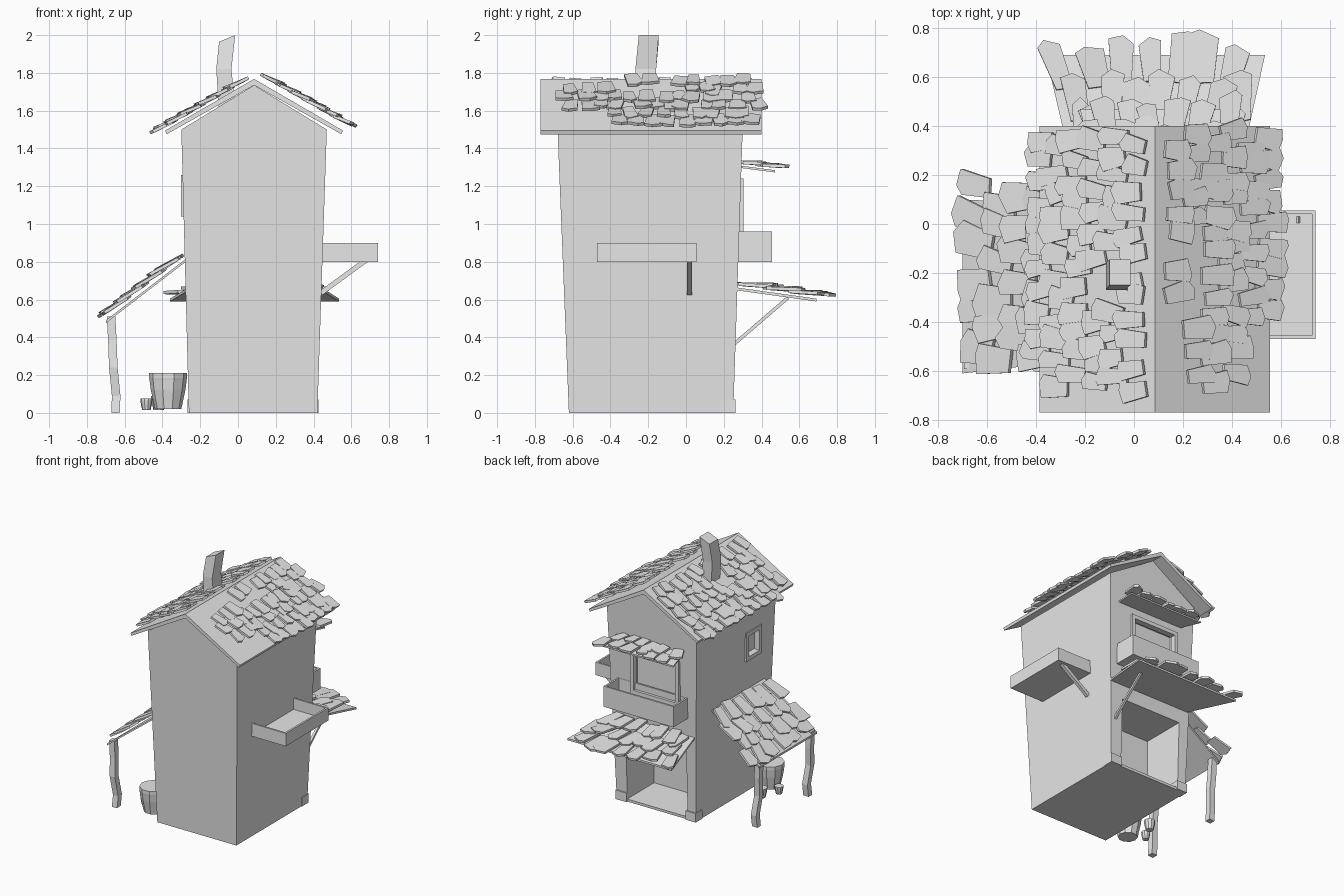
import bpy, bmesh, math, random
from mathutils import Vector

cube = bpy.data.objects.get("Cube")
if cube:
    bpy.data.objects.remove(cube, do_unlink=True)

rng = random.Random(4)
grey = bpy.data.materials.new("plain_grey")
grey.use_nodes = True
grey.diffuse_color = (0.8, 0.8, 0.8, 1)
grey.node_tree.nodes["Principled BSDF"].inputs["Base Color"].default_value = (0.8, 0.8, 0.8, 1)


def finish(name, bm):
    bmesh.ops.recalc_face_normals(bm, faces=bm.faces)
    mesh = bpy.data.meshes.new(name)
    bm.to_mesh(mesh)
    bm.free()
    mesh.materials.append(grey)
    obj = bpy.data.objects.new(name, mesh)
    bpy.context.scene.collection.objects.link(obj)
    return obj


def add_loft(bm, rings):
    loops = [[bm.verts.new(p) for p in ring] for ring in rings]
    n = len(loops[0])
    for a, b in zip(loops, loops[1:]):
        for i in range(n):
            j = (i + 1) % n
            bm.faces.new((a[i], a[j], b[j], b[i]))
    bm.faces.new(loops[0][::-1])
    bm.faces.new(loops[-1])


def loft(name, rings):
    bm = bmesh.new()
    add_loft(bm, rings)
    return finish(name, bm)


def rect(x0, x1, y0, y1, z):
    return [(x0, y0, z), (x1, y0, z), (x1, y1, z), (x0, y1, z)]


def boxes(name, spans):
    bm = bmesh.new()
    for x0, x1, y0, y1, z0, z1 in spans:
        add_loft(bm, [rect(x0, x1, y0, y1, z0), rect(x0, x1, y0, y1, z1)])
    return finish(name, bm)


def beam(name, points, w):
    # square bar following a path
    pts = [Vector(p) for p in points]
    d = (pts[-1] - pts[0]).normalized()
    u = d.cross(Vector((0, 1, 0)) if abs(d.y) < 0.5 else Vector((1, 0, 0))).normalized() * w / 2
    v = d.cross(u)
    return loft(name, [[p + u + v, p - u + v, p - u - v, p + u - v] for p in pts])


def board(name, corners, t):
    return loft(name, [[Vector(c) - Vector((0, 0, t)) for c in corners], corners])


def tray(name, x0, x1, y0, y1, z0, z1, t=0.014):
    return boxes(name, [(x0, x1, y0, y1, z0, z0 + t),
                        (x0, x0 + t, y0, y1, z0, z1), (x1 - t, x1, y0, y1, z0, z1),
                        (x0, x1, y0, y0 + t, z0, z1), (x0, x1, y1 - t, y1, z0, z1)])


def shingles(name, top, low, rows, cols, length, lift=0.008, keep=lambda s, t: True):
    # uneven overlapping shingles between a top edge and a lower edge
    a0, a1, b0, b1 = (Vector(p) for p in (*top, *low))
    bm = bmesh.new()
    for r in range(rows):
        for c in range(cols):
            s = (c + 0.5 + rng.uniform(-0.2, 0.2) + (0.2 if r % 2 else -0.2)) / cols
            t = (r + rng.uniform(-0.15, 0.2)) / rows
            if not keep(s, t):
                continue
            side = (a1 - a0).lerp(b1 - b0, t)
            w = side.length / cols * rng.uniform(0.8, 1.15)
            p = a0.lerp(a1, s).lerp(b0.lerp(b1, s), t)
            down = (b0.lerp(b1, s) - a0.lerp(a1, s)).normalized()
            side.normalize()
            nrm = side.cross(down).normalized()
            nrm = -nrm if nrm.z < 0 else nrm
            turn = rng.uniform(-0.25, 0.25)
            d = down * math.cos(turn) + side * math.sin(turn)
            e = side * math.cos(turn) - down * math.sin(turn)
            d = (d + nrm * rng.uniform(0.06, 0.16)).normalized()
            n = length * rng.uniform(0.85, 1.15)
            p += nrm * lift
            mid = rng.uniform(-0.2, 0.2)
            ring = [p - e * w * 0.38, p + e * w * 0.38,
                    p + e * w * 0.5 + d * n * rng.uniform(0.8, 0.95),
                    p + e * w * mid + d * n,
                    p - e * w * 0.5 + d * n * rng.uniform(0.8, 0.95)]
            add_loft(bm, [ring, [q + nrm * 0.017 for q in ring]])
    return finish(name, bm)


# Tapered house body with a gable
def gable(y, flare):
    outline = [(-0.26, 0), (0.42, 0), (0.47, 1.5), (0.085, 1.735), (-0.30, 1.5)]
    return [(x, y + flare * z / 1.5, z) for x, z in outline]


house = loft("house_body", [gable(-0.62, -0.06), gable(0.25, 0.05)])

# Doorway room and window recesses
cuts = [(-0.19, 0.33, -0.08, 0.4, 0.02, 0.54),
        (-0.13, 0.25, 0.24, 0.4, 0.90, 1.22),
        (-0.4, -0.255, -0.475, -0.335, 1.07, 1.23)]
for span in cuts:
    cutter = boxes("cutter", [span])
    cutter.hide_render = True
    mod = house.modifiers.new("recess", 'BOOLEAN')
    mod.operation, mod.solver, mod.object = 'DIFFERENCE', 'EXACT', cutter
    bpy.context.view_layer.objects.active = house
    bpy.ops.object.modifier_apply(modifier=mod.name)
    bpy.data.objects.remove(cutter, do_unlink=True)

boxes("back_window_frame", [(-0.15, -0.12, 0.26, 0.305, 0.88, 1.24), (0.24, 0.27, 0.26, 0.305, 0.88, 1.24),
                            (-0.15, 0.27, 0.26, 0.305, 1.21, 1.24), (-0.15, 0.27, 0.26, 0.305, 0.88, 0.91)])
boxes("side_window_frame", [(-0.303, -0.27, -0.50, -0.47, 1.04, 1.26), (-0.303, -0.27, -0.34, -0.31, 1.04, 1.26),
                            (-0.303, -0.27, -0.50, -0.31, 1.04, 1.07), (-0.303, -0.27, -0.50, -0.31, 1.23, 1.26)])
boxes("corner_stones", [(0.33, 0.425, 0.18, 0.262, 0, 0.07), (-0.267, -0.18, 0.18, 0.262, 0, 0.07)])

# Roof
chevron = [(-0.385, 1.495), (0.085, 1.768), (0.555, 1.495), (0.548, 1.475), (0.085, 1.735), (-0.378, 1.475)]
loft("roof", [[(x, y, z) for x, z in chevron] for y in (-0.77, 0.40)])
shingles("left_roof_shingles", [(0.05, -0.69, 1.752), (0.05, 0.38, 1.752)],
         [(-0.40, -0.69, 1.49), (-0.40, 0.38, 1.49)], 6, 12, 0.125,
         keep=lambda s, t: (s > 0.12 or t < 0.75) and not (0.36 < s < 0.5 and 0.1 < t < 0.4))


def right_keep(s, t):
    if s < 0.27:
        return 0.1 < t < 0.62
    return not (s < 0.6 and t < 0.3 and rng.random() < 0.6)


shingles("right_roof_shingles", [(0.12, -0.67, 1.76), (0.12, 0.38, 1.76)],
         [(0.555, -0.67, 1.51), (0.555, 0.38, 1.51)], 6, 12, 0.125, 0.02, right_keep)

# Crooked chimney
loft("chimney", [rect(-0.10, -0.01, -0.27, -0.16, 1.58), rect(-0.115, -0.035, -0.268, -0.158, 1.82),
                 [(-0.10, -0.25, 1.965), (-0.015, -0.25, 2.0), (-0.015, -0.145, 2.0), (-0.10, -0.145, 1.965)]])

# Lower back awning with its strut
board("door_awning", [(-0.26, 0.26, 0.665), (0.44, 0.26, 0.665), (0.535, 0.69, 0.605), (-0.36, 0.69, 0.605)], 0.015)
shingles("door_awning_shingles", [(-0.24, 0.28, 0.665), (0.42, 0.28, 0.665)],
         [(-0.34, 0.69, 0.605), (0.50, 0.69, 0.605)], 3, 7, 0.2)
beam("awning_strut", [(0.39, 0.25, 0.36), (0.39, 0.54, 0.61)], 0.018)

# Upper back awning
board("window_awning", [(-0.18, 0.28, 1.31), (0.38, 0.28, 1.31), (0.42, 0.47, 1.285), (-0.22, 0.47, 1.285)], 0.012)
shingles("window_awning_shingles", [(-0.18, 0.29, 1.31), (0.38, 0.29, 1.31)],
         [(-0.22, 0.47, 1.285), (0.43, 0.47, 1.285)], 2, 6, 0.13)

# Balcony boxes
tray("back_balcony", -0.21, 0.39, 0.27, 0.455, 0.80, 0.96)
tray("side_balcony", 0.435, 0.74, -0.47, 0.055, 0.80, 0.90)
beam("balcony_strut", [(0.44, 0.018, 0.635), (0.68, 0.018, 0.81)], 0.026)

# Lean-to on the right side
board("lean_to_roof", [(-0.27, -0.56, 0.82), (-0.27, 0.08, 0.82), (-0.70, 0.10, 0.49), (-0.70, -0.61, 0.49)], 0.015)
shingles("lean_to_shingles", [(-0.29, -0.56, 0.81), (-0.29, 0.12, 0.81)],
         [(-0.66, -0.60, 0.525), (-0.66, 0.20, 0.525)], 4, 6, 0.17, 0.012)
for name, y in (("front_post", -0.57), ("back_post", 0.06)):
    beam(name, [(-0.648, y, 0), (-0.645, y + 0.01, 0.09), (-0.66, y - 0.01, 0.24),
                (-0.665, y, 0.38), (-0.672, y, 0.51)], 0.045)


# Barrels
def barrel(name, x, y, r, z0, h):
    profile = [(0.7, 0), (0.8, 0.25), (0.92, 0.55), (0.98, 0.8), (1.0, 0.86), (1.0, 1.0)]
    loft(name, [[(x + r * k * math.cos(math.tau * i / 10), y + r * k * math.sin(math.tau * i / 10), z0 + h * t)
                 for i in range(10)] for k, t in profile])


barrel("large_barrel", -0.37, -0.51, 0.1, 0.02, 0.19)
barrel("small_barrel", -0.485, -0.45, 0.032, 0.015, 0.06)
barrel("spare_barrel", -0.42, -0.33, 0.04, 0.015, 0.075)
